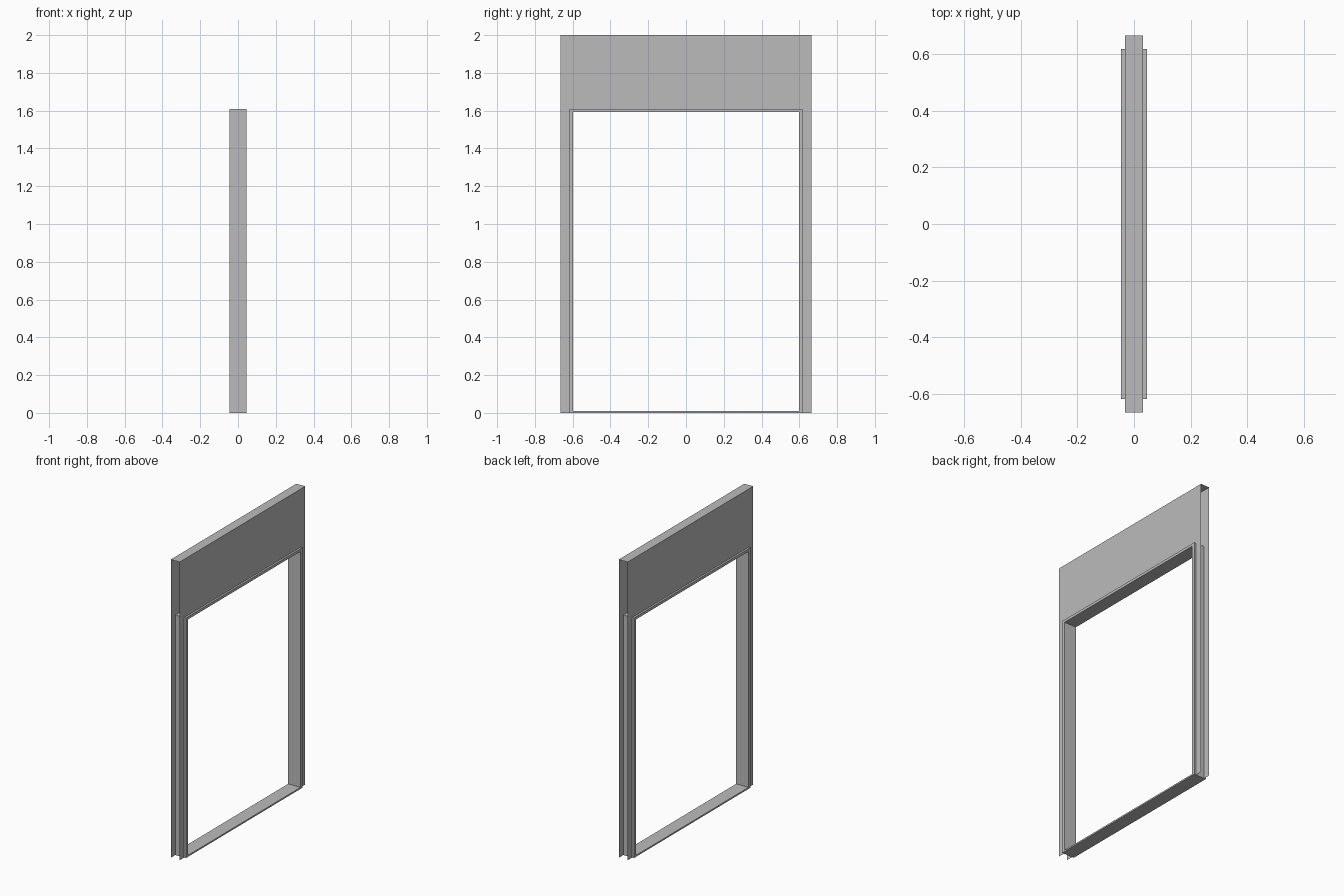
import bpy
import bmesh

cube = bpy.data.objects.get("Cube")
if cube:
    bpy.data.objects.remove(cube, do_unlink=True)

# Single grey finish
grey = bpy.data.materials.new("plain_grey")
grey.use_nodes = True
colour = (0.5, 0.5, 0.5, 1)
grey.diffuse_color = colour
grey.node_tree.nodes["Principled BSDF"].inputs["Base Color"].default_value = colour

WALL_W, WALL_H, WALL_X = 0.665, 2.0, 0.0325
FRAME_W, FRAME_H, FRAME_X = 0.618, 1.61, 0.0455
OPEN_W, OPEN_H, SILL = 0.597, 1.592, 0.01


def finish(name, bm):
    mesh = bpy.data.meshes.new(name)
    bm.to_mesh(mesh)
    bm.free()
    mesh.materials.append(grey)
    obj = bpy.data.objects.new(name, mesh)
    bpy.context.collection.objects.link(obj)
    return obj


def rectangle(bm, x, half, low, high):
    corners = [(-half, low), (half, low), (half, high), (-half, high)]
    return [bm.verts.new((x, y, z)) for y, z in corners]


# Wall shell: two thin portal-shaped skins joined by a top, open at both ends
bm = bmesh.new()
outline = [(-WALL_W, 0), (-FRAME_W, 0), (-FRAME_W, FRAME_H), (FRAME_W, FRAME_H),
           (FRAME_W, 0), (WALL_W, 0), (WALL_W, WALL_H), (-WALL_W, WALL_H)]
skins = []
for side in (1, -1):
    verts = [bm.verts.new((side * WALL_X, y, z)) for y, z in outline]
    # The outline runs clockwise seen from -x, so reverse it there
    bm.faces.new(verts if side > 0 else verts[::-1])
    skins.append(verts)
right, left = skins
bm.faces.new((right[-1], right[-2], left[-2], left[-1]))
finish("wall_shell", bm)

# Door frame: a closed ring of jambs, head and sill
bm = bmesh.new()
loops = [rectangle(bm, FRAME_X, FRAME_W, 0, FRAME_H),
         rectangle(bm, FRAME_X, OPEN_W, SILL, OPEN_H),
         rectangle(bm, -FRAME_X, OPEN_W, SILL, OPEN_H),
         rectangle(bm, -FRAME_X, FRAME_W, 0, FRAME_H)]
for n, loop in enumerate(loops):
    following = loops[(n + 1) % len(loops)]
    for i in range(4):
        j = (i + 1) % 4
        bm.faces.new((loop[i], loop[j], following[j], following[i]))
bmesh.ops.recalc_face_normals(bm, faces=bm.faces[:])
finish("door_frame", bm)
